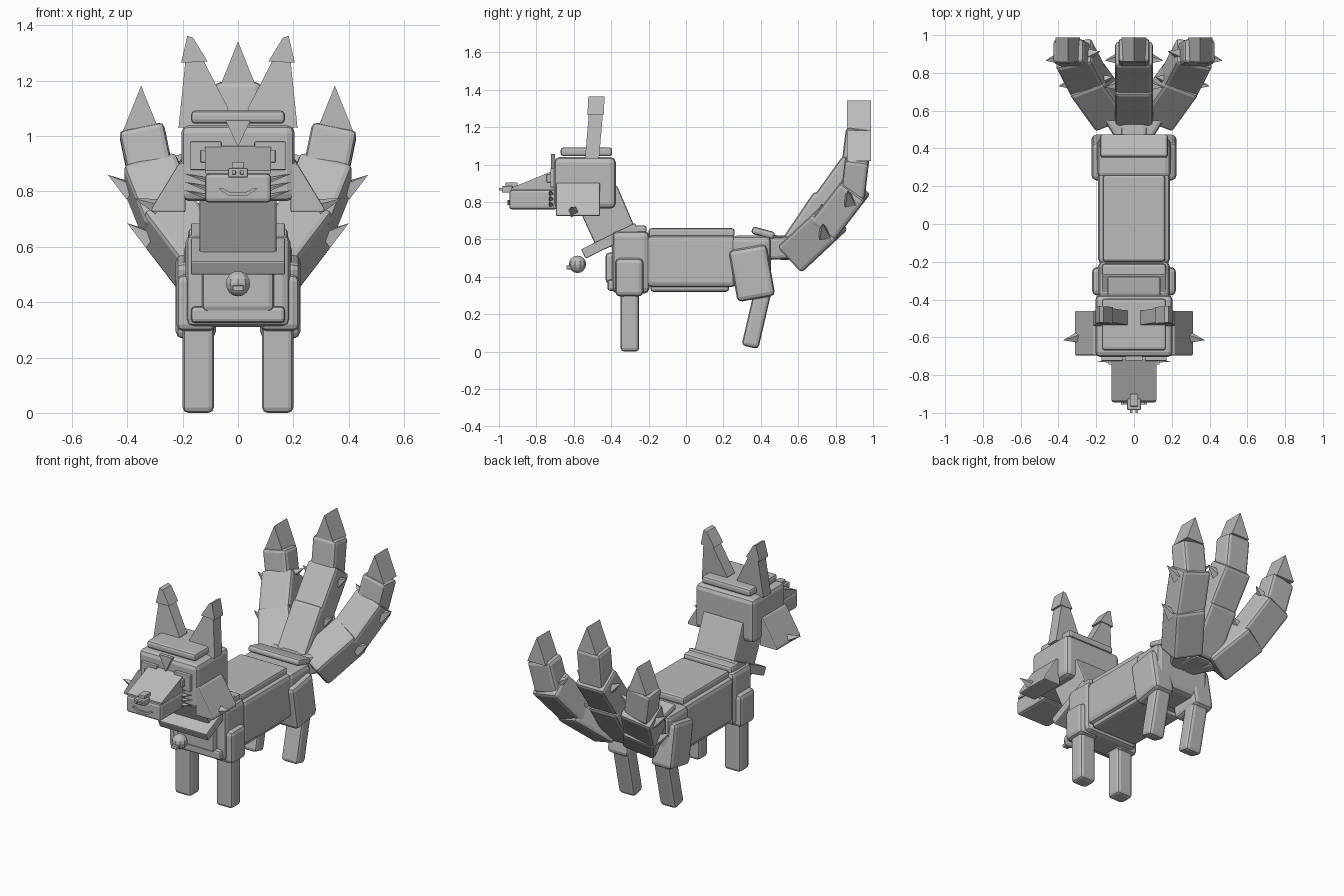
import bpy, bmesh, math
from mathutils import Vector, Matrix

if "Cube" in bpy.data.objects:
    bpy.data.objects.remove(bpy.data.objects["Cube"])

grey = bpy.data.materials.new("fur_grey")
grey.diffuse_color = (0.5, 0.5, 0.5, 1)
grey.use_nodes = True
grey.node_tree.nodes["Principled BSDF"].inputs["Base Color"].default_value = grey.diffuse_color


def finish(name, bm, bevel=0.0, segs=2):
    bmesh.ops.recalc_face_normals(bm, faces=bm.faces)
    if bevel:
        bmesh.ops.bevel(bm, geom=bm.edges[:], offset=bevel, segments=segs,
                        profile=0.5, affect='EDGES', clamp_overlap=True)
    me = bpy.data.meshes.new(name)
    bm.to_mesh(me)
    bm.free()
    me.materials.append(grey)
    ob = bpy.data.objects.new(name, me)
    bpy.context.collection.objects.link(ob)
    return ob


def cuboid(name, mat, size, bevel=0.02):
    bm = bmesh.new()
    bmesh.ops.create_cube(bm, size=1, matrix=Matrix.Diagonal((*size, 1)))
    bmesh.ops.transform(bm, matrix=mat, verts=bm.verts)
    return finish(name, bm, bevel)


def box(name, x, y, z, bevel=0.02, tilt=0):
    """Box from (low, high) ranges, tilted about the x axis in degrees."""
    c = [(r[0] + r[1]) / 2 for r in (x, y, z)]
    s = [r[1] - r[0] for r in (x, y, z)]
    return cuboid(name, Matrix.Translation(c) @ Matrix.Rotation(math.radians(tilt), 4, 'X'), s, bevel)


def prism(name, pts, axis, lo, hi, shear=0, bevel=0):
    """Extrude an outline along x (pts are y,z) or y (pts are x,z)."""
    bm = bmesh.new()
    z0 = min(p[1] for p in pts)
    rings = []
    for d in (lo, hi):
        rings.append([bm.verts.new((d, a, z) if axis == 'x' else (a, d + shear * (z - z0), z))
                      for a, z in pts])
    bm.faces.new(rings[0])
    bm.faces.new(rings[1])
    n = len(pts)
    for i in range(n):
        j = (i + 1) % n
        bm.faces.new((rings[0][i], rings[0][j], rings[1][j], rings[1][i]))
    return finish(name, bm, bevel)


def frame(p, q):
    """Matrix at the middle of p-q, local z along it, local x near world x."""
    p, q = Vector(p), Vector(q)
    z = (q - p).normalized()
    y = z.cross(Vector((1, 0, 0))).normalized()
    x = y.cross(z)
    m = Matrix((x, y, z)).transposed().to_4x4()
    m.translation = (p + q) / 2
    return m, (q - p).length


def link(name, p, q, w, d, bevel=0.02):
    m, length = frame(p, q)
    return cuboid(name, m, (w, d, length), bevel)


def spike(name, p, q, w, d):
    """Tapered fur tuft ending in a point."""
    m, length = frame(p, q)
    bm = bmesh.new()
    bmesh.ops.create_cone(bm, cap_ends=True, segments=4, radius1=0.707, radius2=0.0, depth=length,
                          matrix=m @ Matrix.Diagonal((w, d, 1, 1)) @ Matrix.Rotation(math.pi / 4, 4, 'Z'))
    return finish(name, bm)


# Torso
box("chest", (-.19, .19), (-.395, -.195), (.31, .645), .03)
box("chest_plate", (-.13, .13), (-.43, -.36), (.365, .53))
box("chest_lower_bar", (-.17, .17), (-.42, -.35), (.325, .385), .015)
box("shoulder_bar", (-.17, .17), (-.29, -.21), (.63, .675), .015)
box("barrel", (-.19, .19), (-.21, .27), (.345, .62), .025)
box("back_plate", (-.165, .165), (-.20, .26), (.61, .66), .015)
box("belly_plate", (-.165, .165), (-.19, .23), (.32, .36), .015)
box("hips", (-.195, .195), (.24, .455), (.345, .62), .03)
box("rump_bar", (-.18, .18), (.35, .475), (.615, .655), .015, -15)

# Neck, collar and bell
prism("neck", [(-.37, .89), (-.25, .61), (-.47, .54), (-.58, .78)], 'x', -.14, .14, bevel=.01)
box("collar", (-.17, .17), (-.565, -.245), (.565, .62), .006, 26)
bm = bmesh.new()
bmesh.ops.create_uvsphere(bm, u_segments=10, v_segments=8, radius=.046,
                          matrix=Matrix.Translation((0, -.58, .467)))
bell = finish("bell", bm)
box("bell_clapper", (-.02, .02), (-.64, -.6), (.44, .46), .004)

# Head and muzzle
box("head", (-.205, .205), (-.705, -.375), (.765, 1.04), .028)
box("brow_slab", (-.17, .17), (-.67, -.395), (1.045, 1.092), .015)
box("jaw", (-.12, .12), (-.945, -.69), (.76, .865), .015)
prism("snout", [(-.935, .865), (-.935, .875), (-.715, .965), (-.69, .965), (-.69, .865)], 'x', -.12, .12)
box("nose", (-.036, .036), (-.985, -.925), (.85, .885), .006)
box("nose_top", (-.022, .022), (-.965, -.9), (.88, .905), .004)
prism("forehead_mark", [(-.045, 1.057), (.045, 1.057), (0, .96)], 'y', -.722, -.70)
prism("mouth", [(-.07, .81), (-.035, .785), (.035, .785), (.07, .81), (.055, .812),
                (.03, .798), (-.03, .798), (-.055, .812)], 'y', -.955, -.94)

# Legs, cheeks, ears and face details on both sides
for s, side in ((-1, "left"), (1, "right")):
    def span(a, b):
        return tuple(sorted((s * a, s * b)))
    box(f"front_leg_{side}", span(.087, .2), (-.35, -.25), (0, .33), .02)
    box(f"front_shoulder_{side}", span(.08, .222), (-.378, -.228), (.295, .5), .025)
    box(f"hind_thigh_{side}", span(.08, .225), (.25, .455), (.28, .56), .025, 10)
    box(f"hind_leg_{side}", span(.087, .2), (.333, .425), (.02, .35), .02, -13)
    prism(f"cheek_{side}", [(s * .19, .905), (s * .215, .9), (s * .312, .74), (s * .312, .725), (s * .19, .725)],
          'y', -.695, -.46, bevel=.006)
    spike(f"cheek_tuft_{side}", (s * .29, -.6, .745), (s * .375, -.615, .775), .04, .05)
    prism(f"ear_{side}", [(s * .215, 1.03), (s * .182, 1.35), (s * .165, 1.35), (s * .035, 1.10), (s * .04, 1.04)],
          'y', -.54, -.465, .085)
    prism(f"ear_tip_{side}", [(s * .205, 1.265), (s * .183, 1.363), (s * .162, 1.355), (s * .11, 1.27)],
          'y', -.527, -.44, .05)
    box(f"eye_{side}", span(.06, .172), (-.725, -.69), (.878, .98), .004)
    box(f"pupil_{side}", span(.1, .135), (-.745, -.72), (.905, .95), .003)
    box(f"nostril_{side}", span(.008, .022), (-1.0, -.98), (.862, .876), .002)
    for k in range(3):
        z = .78 + .03 * k
        spike(f"whisker_{side}_{k}", (s * .11, -.72, z), (s * .195, -.73, z + .025), .012, .025)

# Three fanned tails: base, three links and a pointed tip each
for s, side in ((-1, "left"), (0, "middle"), (1, "right")):
    lift = 0 if s else .16
    if s:
        path = [(s * .13, .60, .535), (s * .245, .76, .685), (s * .315, .895, .86), (s * .35, .915, 1.03)]
        link(f"tail_base_{side}", (s * .03, .43, .55), (s * .16, .64, .56), .09, .12)
    else:
        path = [(0, .60, .56), (0, .755, .79), (0, .895, .985), (0, .92, 1.19)]
        link("tail_base_middle", (0, .43, .56), (0, .64, .55), .14, .13)
    widths = ((.2, .19), (.2, .165), (.165, .13))
    for k in range(3):
        p, q = Vector(path[k]), Vector(path[k + 1])
        d = (q - p).normalized()
        w, t = widths[k]
        link(f"tail_link_{side}_{k}", p - d * .03, q + d * (.02 if k < 2 else 0), w, t)
    x = path[3][0]
    z = path[3][2] - .01
    prism(f"tail_tip_{side}", [(x - .065, z), (x + .065, z), (x, z + .162)], 'y', .86, .988)
    # Fur tufts on the edges of the links
    for e in (-1, 1):
        for k in (1, 2):
            b = Vector(path[k])
            if s and e != s:
                spike(f"tail_tuft_{side}_{k}_in", b + Vector((-s * .06, 0, .03)),
                      b + Vector((-s * .135, .02, .08)), .05, .06)
            else:
                spike(f"tail_tuft_{side}_{k}_{'a' if e < 0 else 'b'}", b + Vector((e * .07, -.02, -.06)),
                      b + Vector((e * .155, -.03, 0)), .06, .06)
